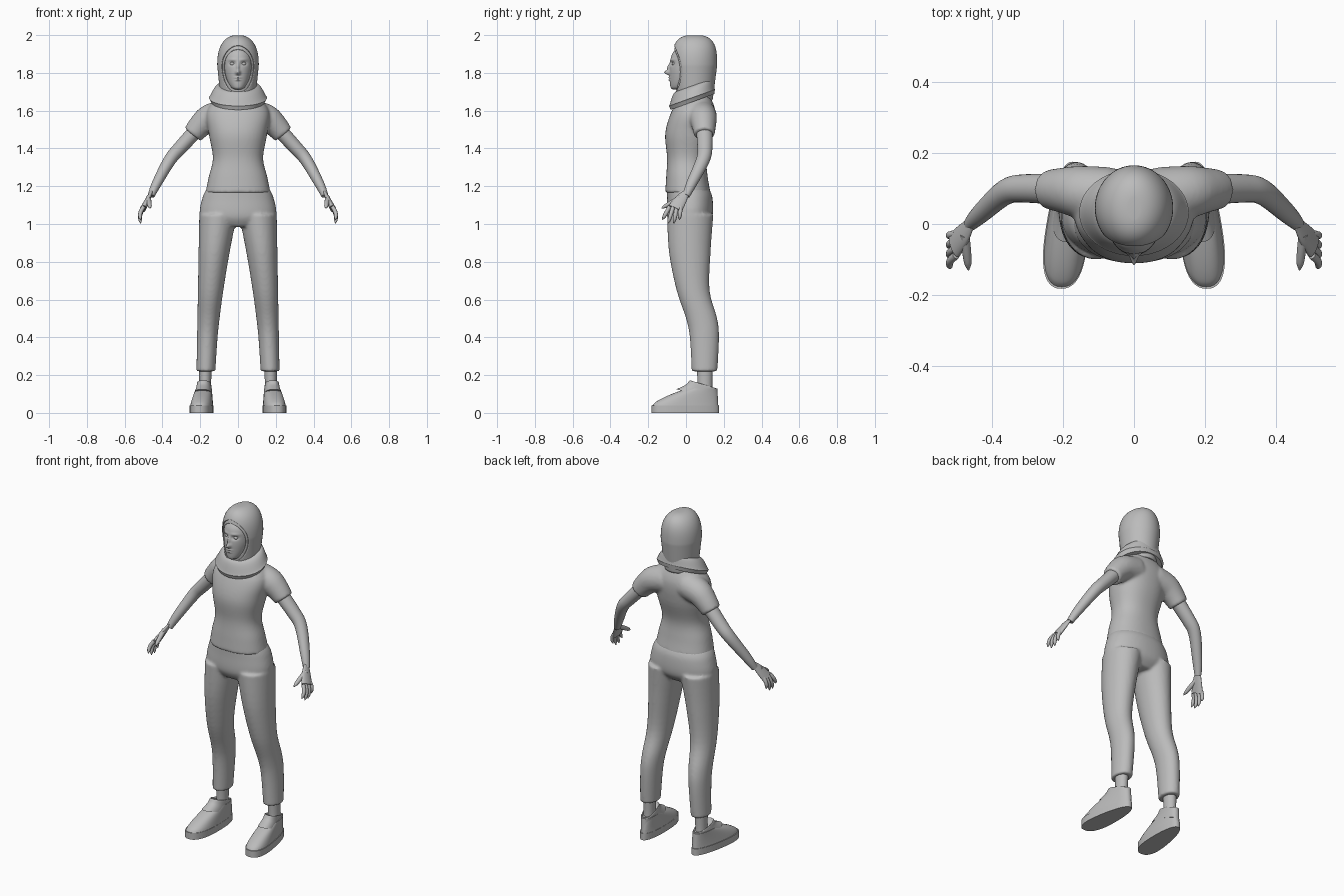
import bpy, bmesh, math
from mathutils import Vector

old = bpy.data.objects.get("Cube")
if old:
    bpy.data.objects.remove(old)

grey = bpy.data.materials.new("plain_grey")
grey.use_nodes = True
grey.diffuse_color = (0.5, 0.5, 0.5, 1)
grey.node_tree.nodes["Principled BSDF"].inputs["Base Color"].default_value = grey.diffuse_color


def spline(rows, steps):
    """Pass a smooth curve through rows of numbers."""
    smooth = []
    last = len(rows) - 1
    for i in range(last):
        before, start, end, after = rows[max(i - 1, 0)], rows[i], rows[i + 1], rows[min(i + 2, last)]
        for step in range(steps):
            t = step / steps
            point = []
            for a, b, c, d in zip(before, start, end, after):
                bend = 2 * a - 5 * b + 4 * c - d + t * (3 * (b - c) + d - a)
                point.append(b + t / 2 * (c - a + t * bend))
            smooth.append(point)
    return smooth + [list(rows[last])]


def squared(value, power):
    return math.copysign(abs(value) ** (2 / power), value)


def loft(rows, steps=5, count=48, power=2, side=1, tilt=0, taper=0, skew=0):
    """Stack rings; a row is height, half width, front, back, centre x, front gap angle."""
    padded = [tuple(row) + (0,) * (6 - len(row)) for row in rows]
    rings = []
    for z, half, front, back, centre, gap in spline(padded, steps):
        middle, depth = (front + back) / 2, (back - front) / 2
        ring = []
        for i in range(count + 1):
            angle = gap + 2 * (math.pi - gap) * i / count
            y = middle - depth * squared(math.cos(angle), power)
            x = centre + skew * y + half * (1 - taper * y) * squared(math.sin(angle), power)
            ring.append(Vector((side * x, y, z + tilt * y)))
        rings.append(ring)
    return rings


def tube(rows, side=1, flat=1, steps=5, count=24):
    """Sweep a limb along a path; a row is x, y, z, radius."""
    path = spline(rows, steps)
    rings = []
    for i, (x, y, z, radius) in enumerate(path):
        ahead, behind = path[min(i + 1, len(path) - 1)], path[max(i - 1, 0)]
        along = (Vector(ahead[:3]) - Vector(behind[:3])).normalized()
        wide = Vector((0, 1, 0))
        wide = (wide - along * wide.dot(along)).normalized()
        thin = along.cross(wide) * flat
        ring = []
        for j in range(count + 1):
            angle = 2 * math.pi * j / count
            point = Vector((x, y, z)) + radius * (wide * math.cos(angle) + thin * math.sin(angle))
            point.x *= side
            ring.append(point)
        rings.append(ring)
    return rings


def finger(base, tip, radius, bow, side):
    """Bent finger with a rounded tip."""
    rows = []
    for i in range(7):
        t = i / 6
        point = Vector(base).lerp(Vector(tip), t)
        point.x += bow * math.sin(math.pi * t)
        rows.append((*point, radius * math.sqrt(1.02 - t ** 4)))
    return tube(rows, side, steps=2, count=12)


def make(name, ring_sets, open_bottom=False, blend=0, thick=0):
    """Skin ring sets into one smooth object."""
    bm = bmesh.new()
    for rings in ring_sets:
        loops = [[bm.verts.new(point) for point in ring] for ring in rings]
        for low, high in zip(loops, loops[1:]):
            for i in range(len(low) - 1):
                bm.faces.new((low[i], low[i + 1], high[i + 1], high[i]))
        if not open_bottom:
            bm.faces.new(loops[0])
        bm.faces.new(loops[-1])
    bmesh.ops.remove_doubles(bm, verts=bm.verts, dist=0.0001)
    bmesh.ops.recalc_face_normals(bm, faces=bm.faces)
    mesh = bpy.data.meshes.new(name)
    bm.to_mesh(mesh)
    bm.free()
    mesh.materials.append(grey)
    part = bpy.data.objects.new(name, mesh)
    bpy.context.collection.objects.link(part)
    bpy.ops.object.select_all(action='DESELECT')
    part.select_set(True)
    bpy.context.view_layer.objects.active = part
    bpy.ops.object.shade_smooth_by_angle(angle=math.radians(50))
    if thick:
        shell = part.modifiers.new("thickness", 'SOLIDIFY')
        shell.thickness, shell.offset = thick, -1
    if blend:
        merge = part.modifiers.new("merge", 'REMESH')
        merge.mode, merge.voxel_size, merge.use_smooth_shade = 'VOXEL', 0.008, True
        part.modifiers.new("soften", 'SMOOTH').iterations = blend
    return part


# Shirt: torso and sleeves merged together
torso = loft([(1.165, .172, -.11, .13), (1.25, .155, -.105, .115), (1.35, .133, -.1, .11), (1.48, .155, -.11, .145),
              (1.6, .165, -.075, .155), (1.69, .085, -.02, .12)], power=2.25)
sleeve = [(.07, .08, 1.58, .08), (.15, .09, 1.56, .074), (.2, .095, 1.52, .064), (.24, .097, 1.473, .055)]
make("shirt", [torso, tube(sleeve), tube(sleeve, -1)], blend=8)

# Trousers: hips and two tapering legs merged together
hips = loft([(1.19, .163, -.1, .12), (1.14, .188, -.1, .14), (1.04, .2, -.1, .14), (.985, .12, -.07, .1)], power=2.2)
leg = []
for z, front, back in ((1.05, -.1, .145), (.85, -.09, .13), (.65, -.05, .125), (.5, 0, .165), (.4, .02, .175), (.22, .03, .166)):
    rise = (z - .22) / .83
    half = .05 + .05 * rise ** 1.6
    leg.append((z, half, front, back, .22 - .015 * rise - half))
make("trousers", [hips, loft(leg), loft(leg, side=-1)], blend=6)

for side, label in ((1, "left"), (-1, "right")):
    # Bare arm and ankle
    arm = [(.18, .095, 1.54, .045), (.3, .1, 1.41, .04), (.36, .09, 1.34, .036), (.43, .03, 1.215, .028), (.46, 0, 1.15, .02)]
    make(label + "_arm", [tube(arm, side, flat=.92)])
    ankle = [(.175, .1, .08, .042), (.174, .1, .15, .039), (.172, .1, .27, .044)]
    make(label + "_ankle", [tube(ankle, side, flat=.8)])

    # Hand: flat palm, thumb and four spread fingers
    palm = [(.46, 0, 1.165, .02), (.48, -.03, 1.125, .033), (.503, -.058, 1.08, .04)]
    hand = [tube(palm, side, flat=.4), finger((.475, -.03, 1.14), (.465, -.13, 1.083), .013, 0, side)]
    for i in range(4):
        spread = i - 1.5
        base = (.5, -.058 + .02 * spread, 1.09)
        tip = (.515, -.08 + .03 * spread, 1 + .01 * spread ** 2)
        hand.append(finger(base, tip, .011, .01, side))
    make(label + "_hand", hand)

    # Shoe: sole slab, sloping upper and tilted collar
    foot = dict(side=side, taper=1.3, skew=-.09, power=2.4)
    slab = [(z, .058, -.182, .175, .188) for z in (0, .02, .04)]
    make(label + "_sole", [loft(slab, **foot)])
    upper = []
    for i in range(7):
        t = i / 6
        upper.append((.038 + .09 * t, .056 - .01 * t, -.178 + .18 * t ** 1.5, .171 - .005 * t, .187))
    collar = [(z, half, front, back, .186) for z, half, front, back in
              ((.11, .048, -.05, .17), (.15, .044, 0, .166), (.178, .04, .02, .16), (.17, .033, .03, .15))]
    make(label + "_shoe", [loft(upper, **foot), loft(collar, tilt=-.3, **foot)])

# Head, with features pushed in and out of the face
skull = [(1.712, .014, -.07, -.03), (1.725, .038, -.082, .01), (1.77, .063, -.086, .07), (1.83, .076, -.086, .1),
         (1.9, .072, -.073, .1), (1.95, .03, -.03, .07)]
head = make("head", [loft(skull, steps=16, count=112)])
features = {"nose_tip": (0, 1.802, .011, .012, .027), "nose_bridge": (0, 1.83, .007, .02, .013),
            "eye_socket": (.03, 1.85, .016, .01, -.012), "brow": (.03, 1.87, .022, .007, .004),
            "upper_lip": (0, 1.775, .016, .004, .008), "lower_lip": (0, 1.762, .013, .004, .008)}
for vert in head.data.vertices:
    if vert.co.y < -.02:
        away, height = abs(vert.co.x), vert.co.z
        vert.co.y -= sum(push * math.exp(-((away - x) / wide) ** 2 - ((height - z) / tall) ** 2)
                         for x, z, wide, tall, push in features.values())
eye = []
for i in range(9):
    angle = 3 * (i / 8 - .5)
    radius = .013 * math.cos(angle)
    eye.append((1.848 + .01 * math.sin(angle), radius, -.062 - radius, -.062 + radius, .03))
make("eyes", [loft(eye, steps=1, side=side, count=20) for side in (1, -1)])


def headscarf(name, scale, gap, tall):
    """Domed wrap with an oval opening for the face."""
    rows = []
    for i in range(61):
        z = 1.66 + (.18 + .16 * scale) * math.sin(i / 40)
        crown = max(0, (z - 1.84) / (.16 * scale))
        below = max(0, 1.84 - z)
        half = .11 * scale * (1 - crown ** 2.4) ** .42 - .1 * below
        depth = .12 * scale * (1 - crown ** 3) ** .33 - .13 * below
        opening = math.sqrt(max(0, 1 - ((z - 1.82) / tall) ** 2))
        rows.append((z, half, .045 - depth, .045 + depth, 0, math.radians(gap) * opening))
    make(name, [loft(rows, steps=1, count=72)], open_bottom=True, thick=.006)


headscarf("hood", 1, 54, .125)
headscarf("inner_cap", .95, 47, .105)

# Draped collar, rolling outward and under in soft folds
drape = []
for i in range(13):
    t = i / 12
    swell = math.sin(2.2 * t)
    drape.append((1.72 - .09 * t + .01 * math.sin(9 * t), .09 + .064 * swell, -.05 - .04 * swell, .135 + .018 * swell))
make("scarf_collar", [loft(drape, steps=3, tilt=.36)])
